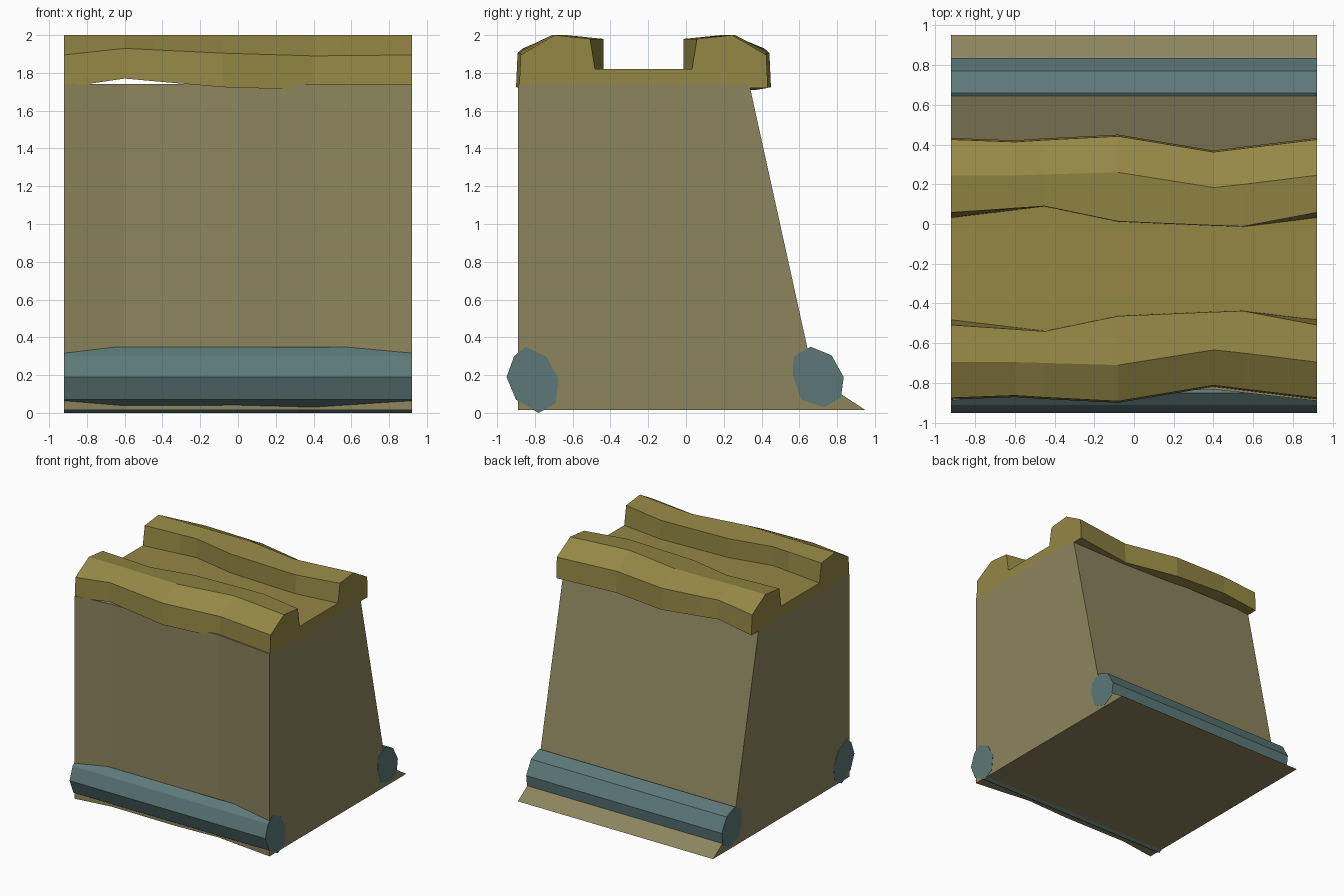
import bpy, bmesh

if "Cube" in bpy.data.objects:
    bpy.data.objects.remove(bpy.data.objects["Cube"])

HALF = 0.92      # half width along x
MID_Y = -0.225   # mirror line of the cap


def material(name, rgb):
    m = bpy.data.materials.new(name)
    m.use_nodes = True
    m.diffuse_color = (*rgb, 1)
    bsdf = m.node_tree.nodes["Principled BSDF"]
    bsdf.inputs["Base Color"].default_value = (*rgb, 1)
    bsdf.inputs["Roughness"].default_value = 0.9
    return m


stone = material("grey olive stone", (0.265, 0.235, 0.112))
ochre = material("ochre cap", (0.3, 0.245, 0.06))
blue = material("dull blue pipe", (0.11, 0.19, 0.19))


def along(points, x):
    """Piecewise linear value at x."""
    for (x0, v0), (x1, v1) in zip(points, points[1:]):
        if x <= x1:
            return v0 + (v1 - v0) * (x - x0) / (x1 - x0)
    return points[-1][1]


def loft(name, stations, section, mat):
    """Join the (y, z) section at each x station into a closed solid."""
    bm = bmesh.new()
    rings = [[bm.verts.new((x, y, z)) for y, z in section(x)] for x in stations]
    for a, b in zip(rings, rings[1:]):
        for i in range(len(a)):
            j = (i + 1) % len(a)
            bm.faces.new((a[i], a[j], b[j], b[i]))
    bm.faces.new(rings[0])
    bm.faces.new(rings[-1])
    bmesh.ops.recalc_face_normals(bm, faces=bm.faces)
    mesh = bpy.data.meshes.new(name)
    bm.to_mesh(mesh)
    bm.free()
    mesh.materials.append(mat)
    obj = bpy.data.objects.new(name, mesh)
    bpy.context.collection.objects.link(obj)
    return obj


# Wall block: gently hollowed front, sloping back with a flared foot
front = [(-HALF, -0.89), (-0.6, -0.845), (0, -0.85), (0.4, -0.832), (HALF, -0.89)]


def wall_section(x):
    y = along(front, x)
    return [(y, 0.015), (0.95, 0.015), (0.82, 0.1), (0.67, 0.22),
            (0.335, 1.74), (y, 1.74)]


loft("wall_block", [p[0] for p in front], wall_section, stone)

# Cap: two wavy ridges with a channel between, mirrored front to back
outer = [(-HALF, -0.875), (-0.6, -0.863), (-0.1, -0.895), (0.4, -0.812), (HALF, -0.875)]
ridge = [(-HALF, -0.695), (-0.6, -0.695), (-0.08, -0.71), (0.41, -0.632), (HALF, -0.695)]
lip = [(-HALF, -0.508), (-0.45, -0.54), (-0.05, -0.457), (0.55, -0.438), (HALF, -0.508)]
floor = [(-HALF, -0.482), (-0.45, -0.538), (-0.05, -0.455), (0.55, -0.436), (HALF, -0.482)]
shoulder = [(-HALF, 1.895), (-0.6, 1.93), (-0.1, 1.905), (0.4, 1.89), (HALF, 1.895)]
hem = [(-HALF, 1.723), (-0.6, 1.77), (-0.1, 1.725), (0.4, 1.71), (HALF, 1.72)]


def cap_section(x):
    y = along(outer, x)
    half = [(y - 0.008, along(hem, x)), (y, along(shoulder, x)),
            (along(ridge, x), 2.0), (along(lip, x), 1.98), (along(floor, x), 1.82)]
    return half + [(2 * MID_Y - py, pz) for py, pz in reversed(half)]


loft("top_cap", [-HALF, -0.6, -0.45, -0.08, 0.4, 0.55, HALF], cap_section, ochre)

# Eight-sided pipes along the foot of the front and the back
pipes = {
    "front_pipe": [(-0.91, 0.3), (-0.85, 0.35), (-0.74, 0.3), (-0.675, 0.18),
                   (-0.69, 0.05), (-0.78, 0), (-0.9, 0.07), (-0.95, 0.19)],
    "back_pipe": [(0.57, 0.3), (0.66, 0.35), (0.77, 0.305), (0.835, 0.19),
                  (0.82, 0.08), (0.73, 0.03), (0.61, 0.07), (0.565, 0.2)],
}
for name, ring in pipes.items():
    loft(name, [-HALF - 0.002, HALF + 0.002], lambda x, r=ring: r, blue)
